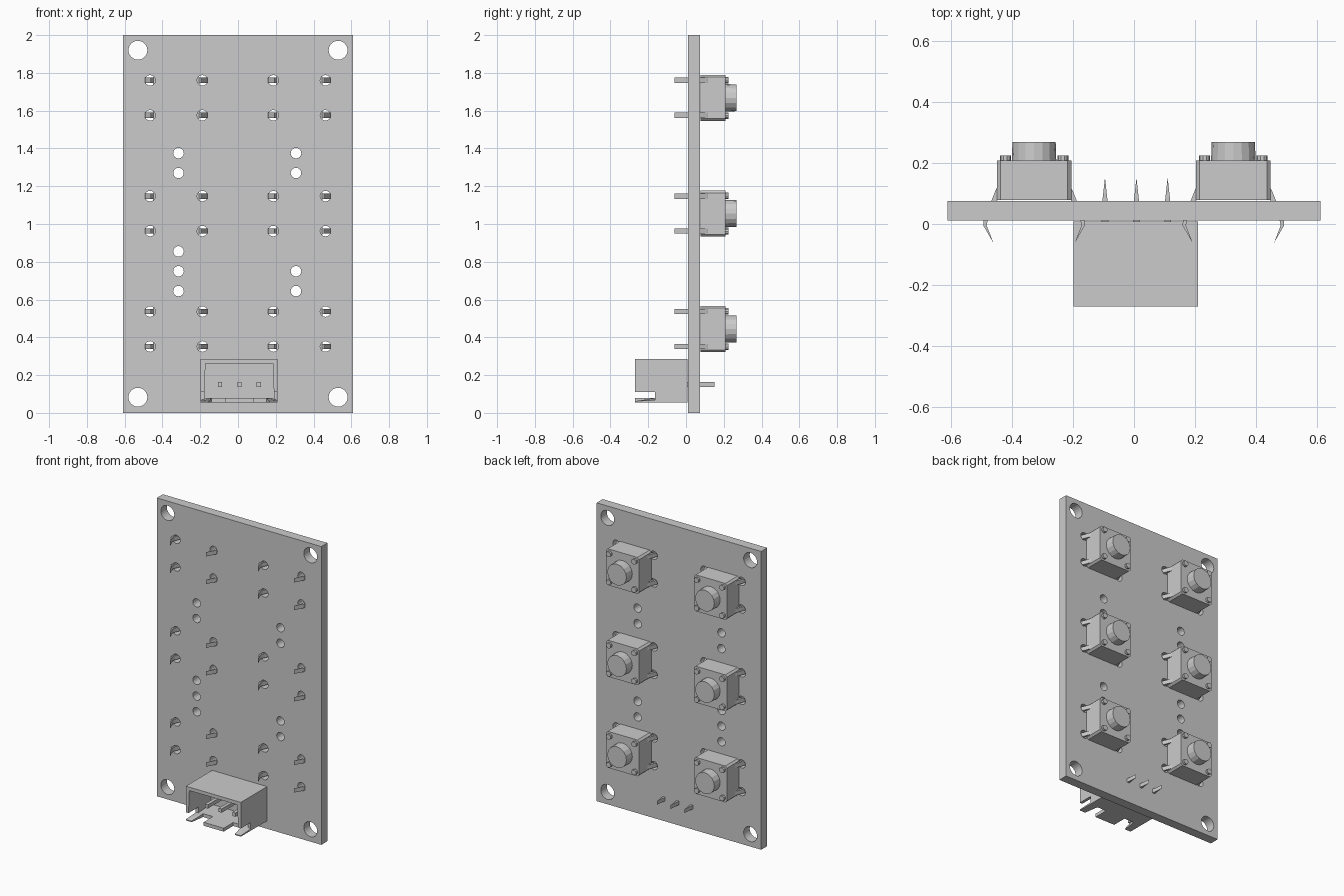
import bpy, bmesh, math
from mathutils import Matrix, Vector

if "Cube" in bpy.data.objects:
    bpy.data.objects.remove(bpy.data.objects["Cube"])

# axis each extruded profile runs along -> (profile u, profile v, depth w) to world
TO_WORLD = {
    'y': lambda u, v, w: (u, w, v),
    'z': lambda u, v, w: (u, v, w),
}


def circle(cx, cy, r, n=16):
    return [(cx + r * math.cos(2 * math.pi * i / n),
             cy + r * math.sin(2 * math.pi * i / n)) for i in range(n)]


def rect(x0, x1, y0, y1):
    return [(x0, y0), (x1, y0), (x1, y1), (x0, y1)]


def prism_mesh(name, loops, axis, lo, hi):
    """Filled profile (outer loop plus hole loops) extruded from lo to hi."""
    cu = bpy.data.curves.new(name, 'CURVE')
    cu.dimensions = '2D'
    cu.fill_mode = 'BOTH'
    cu.extrude = (hi - lo) / 2
    for loop in loops:
        s = cu.splines.new('POLY')
        s.points.add(len(loop) - 1)
        for p, (u, v) in zip(s.points, loop):
            p.co = (u, v, 0, 1)
        s.use_cyclic_u = True
    tmp = bpy.data.objects.new(name, cu)
    me = bpy.data.meshes.new_from_object(tmp)
    bpy.data.objects.remove(tmp)
    bpy.data.curves.remove(cu)
    mid = (lo + hi) / 2
    for v in me.vertices:
        v.co = TO_WORLD[axis](v.co.x, v.co.y, v.co.z + mid)
    bm = bmesh.new()
    bm.from_mesh(me)
    bmesh.ops.remove_doubles(bm, verts=bm.verts, dist=1e-5)
    bmesh.ops.recalc_face_normals(bm, faces=bm.faces)
    bm.to_mesh(me)
    bm.free()
    me.shade_flat()
    return me


def merge(name, meshes):
    bm = bmesh.new()
    for m in meshes:
        bm.from_mesh(m)
        bpy.data.meshes.remove(m)
    me = bpy.data.meshes.new(name)
    bm.to_mesh(me)
    bm.free()
    return me


def add(name, me, loc=(0, 0, 0)):
    ob = bpy.data.objects.new(name, me)
    ob.location = loc
    bpy.context.collection.objects.link(ob)
    return ob


BUTTON_X = (-0.327, 0.325)
BUTTON_Z = (1.668, 1.055, 0.444)
LEG_DX, LEG_DZ = 0.138, 0.0925

# circuit board with mounting holes, leg holes and spare holes
loops = [rect(-0.61, 0.61, 0, 2)]
loops += [circle(x, z, 0.05, 24) for x in (-0.53, 0.53) for z in (0.083, 1.92)]
for bx in BUTTON_X:
    for bz in BUTTON_Z:
        loops += [circle(bx + sx * LEG_DX, bz + sz * LEG_DZ, 0.028)
                  for sx in (-1, 1) for sz in (-1, 1)]
for x, zs in ((-0.315, (1.375, 1.27, 0.855, 0.75, 0.645)),
              (0.307, (1.375, 1.27, 0.75, 0.645))):
    loops += [circle(x, z, 0.028) for z in zs]
add("circuit_board", prism_mesh("circuit_board", loops, 'y', 0.011, 0.075))

# push button: chamfered body, round cap, corner pegs, four bent legs
h, c = 0.122, 0.012
body = [(-h, c - h), (c - h, -h), (h - c, -h), (h, c - h),
        (h, h - c), (h - c, h), (c - h, h), (-h, h - c)]
parts = [prism_mesh("body", [body], 'y', 0.078, 0.208)]
cap = prism_mesh("cap", [circle(0, 0, 0.073)], 'y', 0.2, 0.268)
for v in cap.vertices:
    if v.co.y > 0.25:
        v.co.x *= 0.97
        v.co.z *= 0.97
parts.append(cap)
leg = [(0.115, 0.13), (0.126, 0.11), (0.14, 0.075), (0.165, 0.01), (0.166, -0.005),
       (0.133, -0.062), (0.155, -0.005), (0.152, 0.01), (0.126, 0.07), (0.115, 0.085)]
for sx in (-1, 1):
    for sz in (-1, 1):
        parts.append(prism_mesh("peg", [circle(sx * 0.094, sz * 0.094, 0.018, 10)],
                                'y', 0.2, 0.224))
        z = sz * LEG_DZ
        parts.append(prism_mesh("leg", [[(sx * u, v) for u, v in leg]],
                                'z', z - 0.014, z + 0.014))
button = merge("push_button", parts)
for i, bx in enumerate(BUTTON_X):
    for j, bz in enumerate(BUTTON_Z):
        add(f"push_button_{'left' if i == 0 else 'right'}_{j + 1}", button, (bx, 0, bz))

# connector housing: upper shell, lower side walls, back wall, slotted floor
X0, X1, T = -0.198, 0.21, 0.02
shell = [(X0, 0.11), (X0, 0.285), (X1, 0.285), (X1, 0.11),
         (X1 - T, 0.11), (X1 - 0.026, 0.262), (X0 + 0.026, 0.262), (X0 + T, 0.11)]
floor = [(X0, 0.008), (X0, -0.27), (-0.155, -0.27), (-0.14, -0.17), (-0.067, -0.17),
         (-0.067, -0.27), (0.083, -0.27), (0.083, -0.17), (0.152, -0.17),
         (0.167, -0.27), (X1, -0.27), (X1, 0.008)]
floor_me = prism_mesh("floor", [floor], 'z', 0.055, 0.078)
for v in floor_me.vertices:            # outer prongs thin out toward their tips
    if v.co.y < -0.26 and abs(v.co.x) > 0.1 and v.co.z > 0.07:
        v.co.z = 0.062
housing = [
    prism_mesh("shell", [shell], 'y', -0.27, 0.008),
    prism_mesh("wall", [rect(X0, X0 + T, 0.055, 0.11)], 'y', -0.165, 0.008),
    prism_mesh("wall", [rect(X1 - T, X1, 0.055, 0.11)], 'y', -0.165, 0.008),
    prism_mesh("back", [rect(X0 + 0.005, X1 - 0.005, 0.06, 0.28)], 'y', -0.03, 0.006),
    floor_me,
]
add("connector_housing", merge("connector_housing", housing))

# connector pins, sharpened at the back
for i, x in enumerate((-0.095, 0.008, 0.11)):
    pin = [(x - 0.011, -0.2), (x + 0.011, -0.2), (x + 0.011, 0.02),
           (x + 0.008, 0.08), (x, 0.152), (x - 0.008, 0.08), (x - 0.011, 0.02)]
    add(f"connector_pin_{i + 1}", prism_mesh("connector_pin", [pin], 'z', 0.138, 0.163))
